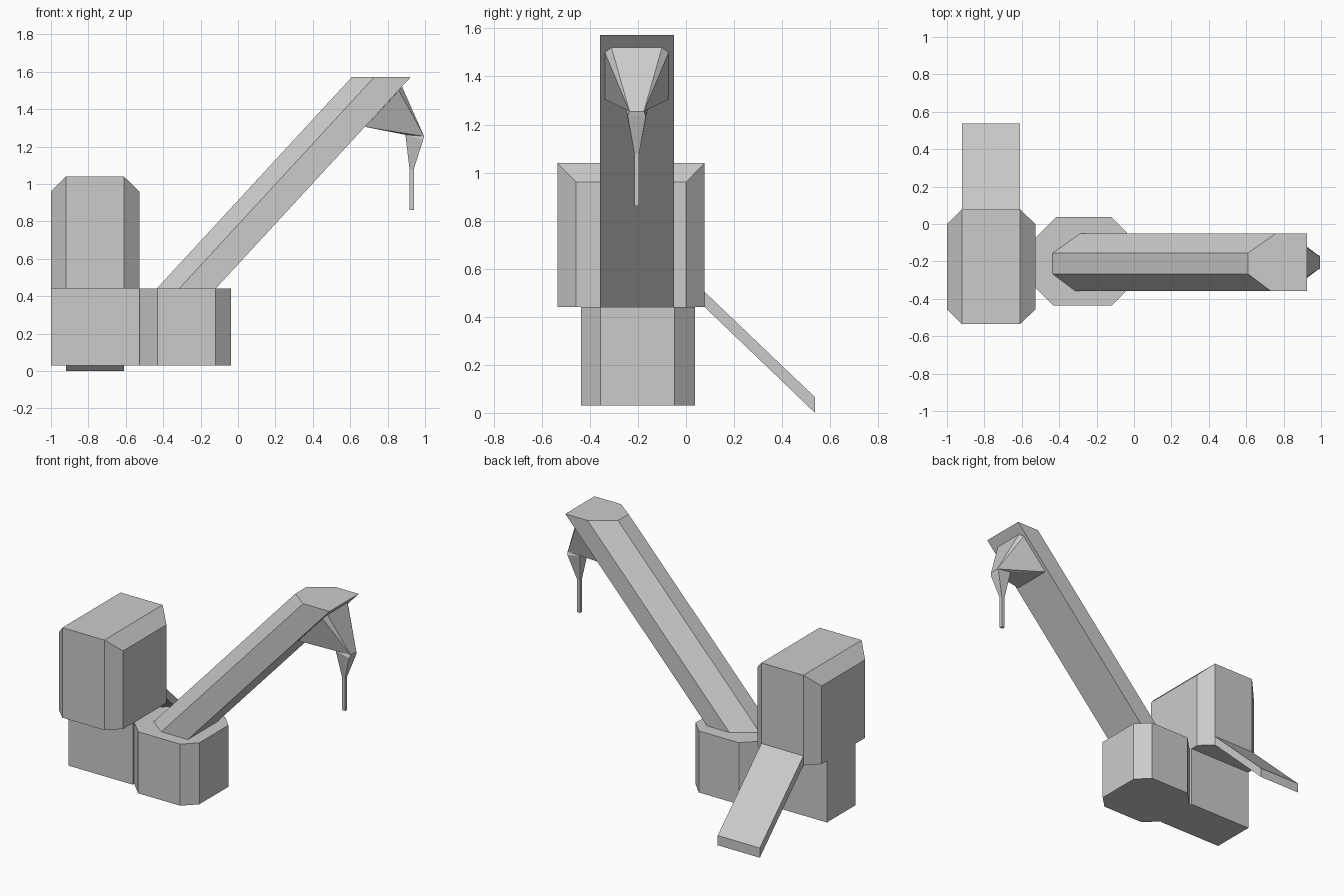
import bpy
import bmesh
from mathutils import Vector

default_cube = bpy.data.objects.get("Cube")
if default_cube:
    bpy.data.objects.remove(default_cube, do_unlink=True)

# One flat grey for everything
grey = bpy.data.materials.new("light_grey")
grey.use_nodes = True
grey_value = (0.6, 0.6, 0.6, 1)
grey.diffuse_color = grey_value
for node in grey.node_tree.nodes:
    if node.type == "BSDF_PRINCIPLED":
        node.inputs["Base Color"].default_value = grey_value

ARM_Y = -0.205      # centre line of the arm and its tool
DECK_Z = 0.44       # top of the base
FLOOR_Z = 0.03      # underside of the base


def finish(name, mesh_builder):
    """Turn a bmesh into a flat-shaded object."""
    bmesh.ops.recalc_face_normals(mesh_builder, faces=mesh_builder.faces)
    mesh = bpy.data.meshes.new(name)
    mesh_builder.to_mesh(mesh)
    mesh_builder.free()
    mesh.materials.append(grey)
    part = bpy.data.objects.new(name, mesh)
    bpy.context.collection.objects.link(part)
    return part


def sweep(name, profile, offset):
    """Extrude a closed planar profile along an offset vector."""
    builder = bmesh.new()
    face = builder.faces.new([builder.verts.new(point) for point in profile])
    extruded = bmesh.ops.extrude_face_region(builder, geom=[face], use_keep_orig=True)
    moved = [item for item in extruded["geom"] if isinstance(item, bmesh.types.BMVert)]
    bmesh.ops.translate(builder, verts=moved, vec=Vector(offset))
    return finish(name, builder)


def hull(name, points):
    """Wrap a convex solid around points and merge its flat facets."""
    builder = bmesh.new()
    for point in points:
        builder.verts.new(point)
    bmesh.ops.convex_hull(builder, input=builder.verts)
    bmesh.ops.dissolve_limit(builder, angle_limit=0.02,
                             verts=builder.verts, edges=builder.edges)
    return finish(name, builder)


def mirrored(points):
    """Mirror (x, half width, z) points about the arm's centre line."""
    return [(x, ARM_Y + side * half, z) for x, half, z in points for side in (-1, 1)]


# Base: a rectangular block joined to an eight-sided turret
left, right, front, back = -1.0, -0.527, -0.355, -0.055
block = [(left, front), (right, front), (right, back), (left, back)]
sweep("base_block", [(x, y, FLOOR_Z) for x, y in block], (0, 0, DECK_Z - FLOOR_Z))

turret = [(-0.43, -0.437), (-0.12, -0.437), (-0.037, -0.355), (-0.037, -0.048),
          (-0.12, 0.037), (-0.415, 0.037), (right, -0.075), (right, -0.34)]
sweep("base_turret", [(x, y, FLOOR_Z) for x, y in turret], (0, 0, DECK_Z - FLOOR_Z))

# Cabin: a chamfered block whose side walls stop below the roof
cabin_points = []
for inner_x, outer_x in ((-0.92, left), (-0.61, right)):
    for end_y, side_y in ((-0.535, -0.457), (0.078, 0.0)):
        cabin_points += [(inner_x, end_y, DECK_Z), (inner_x, end_y, 1.04),
                         (outer_x, side_y, DECK_Z), (outer_x, side_y, 0.96)]
hull("cabin", cabin_points)

# Ramp leaning from the back of the cabin to the ground
ramp_side = [(0.078, DECK_Z), (0.537, 0), (0.537, 0.065), (0.078, 0.503)]
sweep("ramp", [(-0.92, y, z) for y, z in ramp_side], (0.31, 0, 0))

# Arm: a six-sided section leaning up and outwards
arm_section = [(-0.435, -0.155), (-0.435, -0.267), (-0.315, -0.357),
               (-0.12, -0.357), (-0.12, -0.05), (-0.285, -0.05)]
sweep("arm", [(x, y, DECK_Z) for x, y in arm_section], (1.045, 0, 1.133))

# Tool head hanging under the arm's end
tip = [(0.895, 0.045, 1.263), (0.995, 0.03, 1.255)]
hull("tool_head", mirrored([(0.68, 0.133, 1.305), (0.86, 0.133, 1.5),
                            (0.877, 0.105, 1.52)] + tip))

# Tapered neck and thin spike below the head
neck_end = [(0.917, 0.01, 1.08), (0.94, 0.01, 1.08)]
hull("tool_neck", mirrored(tip + [(0.99, 0.038, 1.235)] + neck_end))
spike_section = [(x, ARM_Y + half, 1.08) for x, half in
                 ((0.917, -0.01), (0.94, -0.01), (0.94, 0.01), (0.917, 0.01))]
sweep("tool_spike", spike_section, (0, 0, -0.22))
